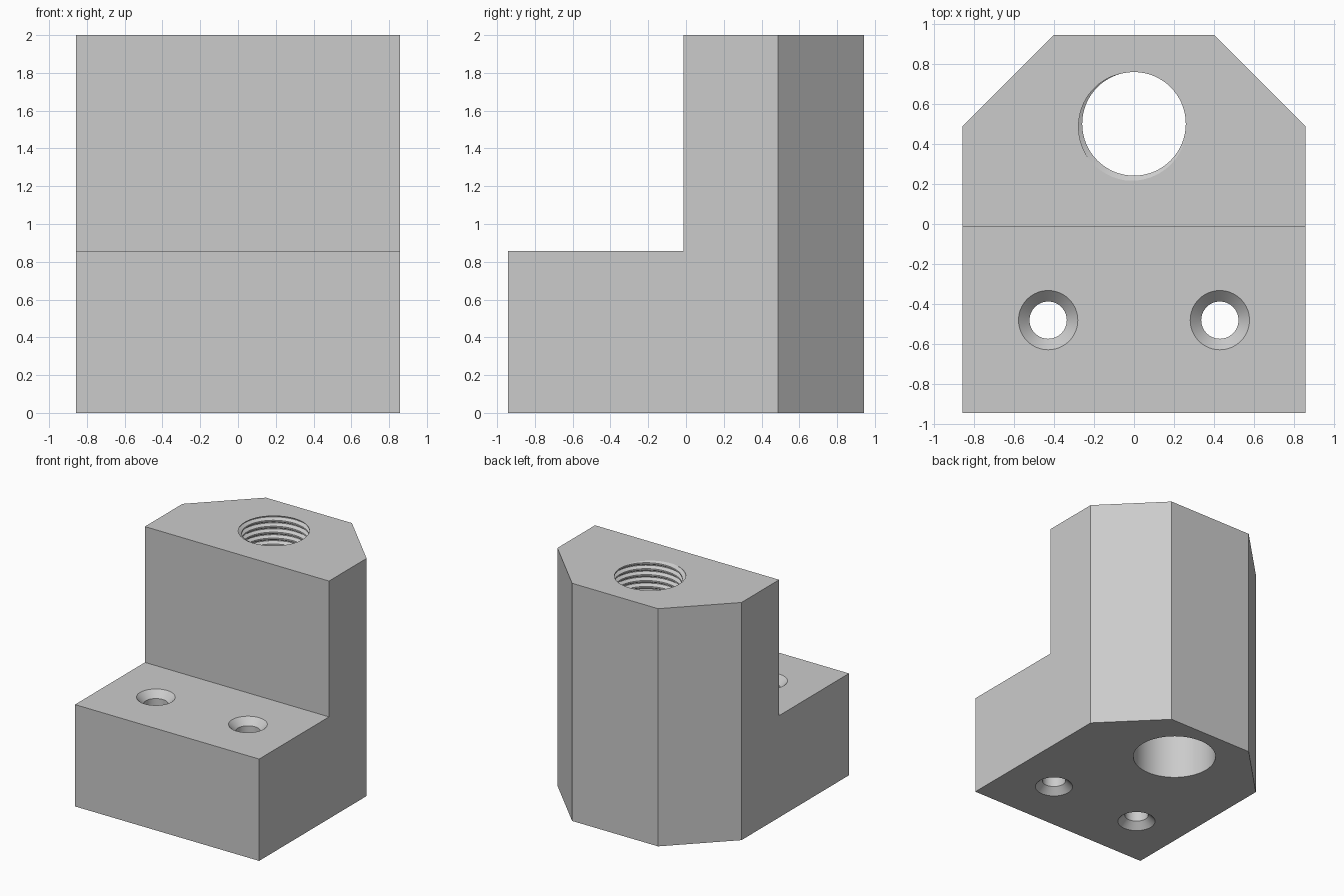
import bpy, bmesh
from math import cos, sin, tau
from mathutils import Matrix

default = bpy.data.objects.get("Cube")
if default:
    bpy.data.objects.remove(default, do_unlink=True)

HALF_W, HALF_D, HEIGHT = 0.857, 0.943, 2.0
STEP_Y, STEP_Z = -0.014, 0.857
CHAMFER = 0.457
BORE_Y, BORE_R, BORE_TOP = 0.5, 0.327, 1.14
MINOR_R, MAJOR_R, PITCH = 0.2586, 0.2857, 0.05
SCREW_X, SCREW_Y, SCREW_R, SINK_R = 0.4286, -0.48, 0.093, 0.148

grey = bpy.data.materials.new("machined_grey")
grey.use_nodes = True
colour = (0.6, 0.6, 0.6, 1)
grey.diffuse_color = colour
grey.node_tree.nodes["Principled BSDF"].inputs["Base Color"].default_value = colour


def finish(name, bm):
    """Turn a bmesh into a named grey object."""
    bmesh.ops.recalc_face_normals(bm, faces=bm.faces)
    mesh = bpy.data.meshes.new(name)
    bm.to_mesh(mesh)
    bm.free()
    mesh.materials.append(grey)
    obj = bpy.data.objects.new(name, mesh)
    bpy.context.collection.objects.link(obj)
    return obj


def lathe(name, x, y, profile, segs=64):
    """Closed solid of revolution from (radius, z) pairs, bottom to top."""
    bm = bmesh.new()
    rings = [[bm.verts.new((x + r * cos(tau * i / segs), y + r * sin(tau * i / segs), z))
              for i in range(segs)] for r, z in profile]
    for low, high in zip(rings, rings[1:]):
        for i in range(segs):
            j = (i + 1) % segs
            bm.faces.new((low[i], low[j], high[j], high[i]))
    bm.faces.new(rings[0])
    bm.faces.new(rings[-1])
    return finish(name, bm)


def thread_cutter(name, z_start, turns, segs=64):
    """Solid helical screw with flat crests and roots."""
    bm = bmesh.new()
    # offsets along one pitch: groove start, groove end, land start, land end
    groove, land = PITCH / 8, PITCH / 4
    flank = (PITCH - groove - land) / 2
    section = [(MAJOR_R, -groove / 2), (MAJOR_R, groove / 2),
               (MINOR_R, groove / 2 + flank), (MINOR_R, groove / 2 + flank + land)]
    count = turns * segs
    rows = []
    for i in range(count + segs + 1):
        a = tau * i / segs
        z = z_start + PITCH * i / segs
        pts = section if i <= count else section[:1]
        rows.append([bm.verts.new((r * cos(a), BORE_Y + r * sin(a), z + dz)) for r, dz in pts])
    for i in range(count):
        here = rows[i] + [rows[i + segs][0]]
        there = rows[i + 1] + [rows[i + segs + 1][0]]
        for p in range(len(section)):
            bm.faces.new((here[p], there[p], there[p + 1], here[p + 1]))
    # cone-shaped end caps
    ends = ((0, z_start - 0.1), (count, z_start + PITCH * (turns + 1) + 0.1))
    for first, z in ends:
        loop = [rows[i][0] for i in range(first, first + segs + 1)]
        loop += rows[first][:0:-1]
        tip = bm.verts.new((0, BORE_Y, z))
        for a, b in zip(loop, loop[1:] + loop[:1]):
            bm.faces.new((a, b, tip))
    return finish(name, bm)


# Stepped block: a side profile extruded across the width
bm = bmesh.new()
side = [(-HALF_D, 0), (HALF_D, 0), (HALF_D, HEIGHT),
        (STEP_Y, HEIGHT), (STEP_Y, STEP_Z), (-HALF_D, STEP_Z)]
face = bm.faces.new([bm.verts.new((-HALF_W, y, z)) for y, z in side])
out = bmesh.ops.extrude_face_region(bm, geom=[face])
new_verts = [g for g in out["geom"] if isinstance(g, bmesh.types.BMVert)]
bmesh.ops.translate(bm, verts=new_verts, vec=(2 * HALF_W, 0, 0))
# Chamfer the two tall rear corners
corners = [e for e in bm.edges if all(v.co.y > HALF_D - 0.01 for v in e.verts)
           and abs(e.verts[0].co.z - e.verts[1].co.z) > 1]
bmesh.ops.bevel(bm, geom=corners, offset=CHAMFER, offset_type='OFFSET',
                segments=1, affect='EDGES')
block = finish("mounting_block", bm)

# Countersunk screw holes, flared at both ends
sink = SINK_R - SCREW_R
over = 0.02
hole = [(SINK_R + over, -over), (SCREW_R, sink),
        (SCREW_R, STEP_Z - sink), (SINK_R + over, STEP_Z + over)]
cutters = [lathe(f"{label}_screw_hole", x, SCREW_Y, hole)
           for label, x in (("left", SCREW_X), ("right", -SCREW_X))]

# Threaded upper bore above a plain clearance bore
turns = 20
z_start = HEIGHT - PITCH * 2 / 3 - PITCH * (turns - 1)
cutters.append(thread_cutter("thread_hole", z_start, turns))
cutters.append(lathe("clearance_bore", 0, BORE_Y, [(BORE_R, -0.1), (BORE_R, BORE_TOP)]))

bpy.ops.object.select_all(action='DESELECT')
bpy.context.view_layer.objects.active = block
block.select_set(True)
for cutter in cutters:
    cutter.hide_render = True
    mod = block.modifiers.new(cutter.name, 'BOOLEAN')
    mod.operation = 'DIFFERENCE'
    mod.solver = 'EXACT'
    mod.object = cutter
    bpy.ops.object.modifier_apply(modifier=mod.name)
    bpy.data.objects.remove(cutter, do_unlink=True)

bpy.ops.object.shade_smooth_by_angle(angle=0.5)
